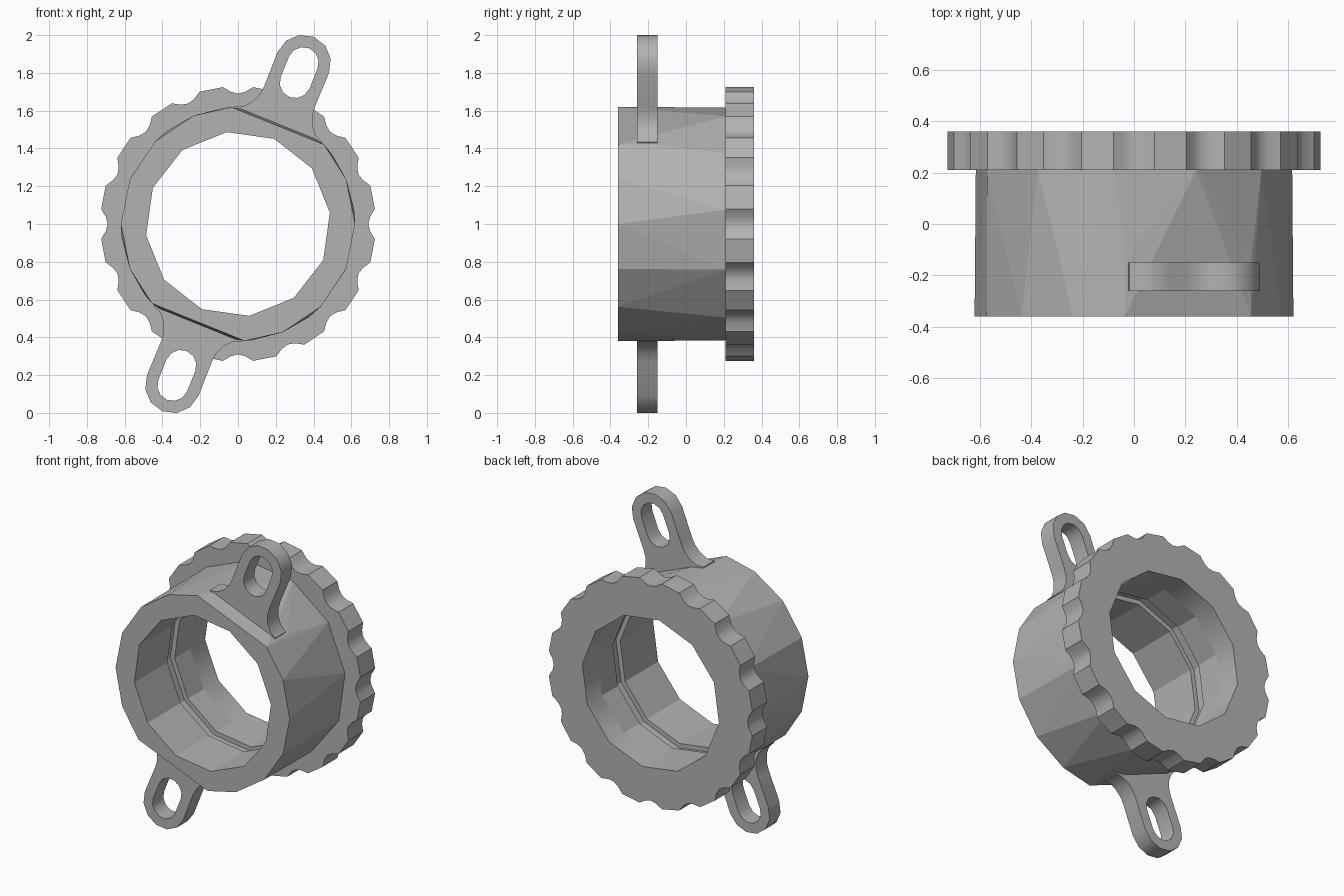
import bpy, bmesh, math
from mathutils import Matrix, Vector

cube = bpy.data.objects.get("Cube")
if cube:
    bpy.data.objects.remove(cube, do_unlink=True)

grey = bpy.data.materials.new("plain grey")
grey.use_nodes = True
grey.diffuse_color = (0.45, 0.45, 0.45, 1)
grey.node_tree.nodes["Principled BSDF"].inputs["Base Color"].default_value = (0.45, 0.45, 0.45, 1)

CENTRE_Z = 1.0
FRONT, SEAT, BACK = -0.36, 0.21, 0.36
EAR_FRONT, EAR_BACK = -0.26, -0.15
BORE = 0.49
EAR_ANGLE = 68


def polar(r, deg):
    a = math.radians(deg)
    return (r * math.cos(a), r * math.sin(a))


def ring(r, count, start=0):
    return [polar(r, start + i * 360 / count) for i in range(count)]


def at(p, y):
    return Vector((p[0], y, p[1] + CENTRE_Z))


def new_object(name, bm):
    mesh = bpy.data.meshes.new(name)
    bmesh.ops.recalc_face_normals(bm, faces=bm.faces)
    bm.to_mesh(mesh)
    bm.free()
    mesh.materials.append(grey)
    obj = bpy.data.objects.new(name, mesh)
    bpy.context.collection.objects.link(obj)
    return obj


def activate(obj):
    bpy.ops.object.select_all(action='DESELECT')
    obj.select_set(True)
    bpy.context.view_layer.objects.active = obj


def plate(name, loops, y0, y1):
    """Flat plate with holes, extruded along y."""
    curve = bpy.data.curves.new(name, 'CURVE')
    curve.dimensions = '2D'
    curve.fill_mode = 'BOTH'
    curve.extrude = (y1 - y0) / 2
    for loop in loops:
        spline = curve.splines.new('POLY')
        spline.points.add(len(loop) - 1)
        for point, (x, z) in zip(spline.points, loop):
            point.co = (x, z, 0, 1)
        spline.use_cyclic_u = True
    temp = bpy.data.objects.new(name + "_curve", curve)
    bpy.context.collection.objects.link(temp)
    bpy.context.view_layer.update()
    evaluated = temp.evaluated_get(bpy.context.evaluated_depsgraph_get())
    bm = bmesh.new()
    bm.from_mesh(evaluated.to_mesh())
    bpy.data.objects.remove(temp, do_unlink=True)
    bmesh.ops.remove_doubles(bm, verts=bm.verts, dist=0.0005)
    place = Matrix.Translation((0, (y0 + y1) / 2, CENTRE_Z)) @ Matrix.Rotation(math.pi / 2, 4, 'X')
    bmesh.ops.transform(bm, matrix=place, verts=bm.verts)
    obj = new_object(name, bm)
    activate(obj)
    bpy.ops.object.shade_smooth_by_angle(angle=math.radians(32))
    return obj


# Body: sixteen-sided front with two flats, blending to a twelve-sided back
bm = bmesh.new()
points = [at(polar(0.62, k * 22.5), FRONT) for k in range(16) if k % 8 not in (2, 3, 4)]
for turn in (0, 180):
    for side in (-25.3, 25.3):
        flat_end = polar(0.62, EAR_ANGLE + turn + side)
        points += [at(flat_end, FRONT), at(flat_end, EAR_BACK)]
points += [at(p, SEAT) for p in ring(0.62, 12, 7)]
for p in points:
    bm.verts.new(p)
bmesh.ops.convex_hull(bm, input=bm.verts)
bmesh.ops.delete(bm, geom=[v for v in bm.verts if not v.link_faces], context='VERTS')
bmesh.ops.dissolve_limit(bm, angle_limit=0.002, verts=bm.verts, edges=bm.edges)
body = new_object("body", bm)

# Bore with a shallow retaining groove
bm = bmesh.new()
profile = [(BORE, -0.5), (BORE, -0.025), (0.52, -0.025), (0.52, 0.05), (BORE, 0.05), (BORE, 0.5)]
rings = [[bm.verts.new(at(p, y)) for p in ring(r, 12, 7)] for r, y in profile]
for a, b in zip(rings, rings[1:]):
    for i in range(12):
        j = (i + 1) % 12
        bm.faces.new((a[i], a[j], b[j], b[i]))
bm.faces.new(rings[0])
bm.faces.new(rings[-1])
cutter = new_object("bore_cutter", bm)
cutter.hide_render = True
cut = body.modifiers.new("bore", 'BOOLEAN')
cut.operation = 'DIFFERENCE'
cut.solver = 'EXACT'
cut.object = cutter
activate(body)
bpy.ops.object.modifier_apply(modifier=cut.name)
bpy.data.objects.remove(cutter, do_unlink=True)

# Grip ring with sixteen scallops
scallop = [(0, 0.69), (3, 0.70), (6.3, 0.729), (16.2, 0.729), (19.5, 0.70)]
grip = [polar(r, k * 22.5 + a) for k in range(16) for a, r in scallop]
plate("grip_ring", [grip, ring(BORE, 12, 7)], SEAT, BACK)


# Slotted mounting ears with flared roots
def arc(cv, r, start, steps=6):
    return [(x, cv + v) for x, v in (polar(r, start + i * 180 / steps) for i in range(steps + 1))]


root = [(0.25, 0.53), (0.25, 0.57), (0.205, 0.59), (0.17, 0.63), (0.15, 0.68), (0.145, 0.73)]
outline = root + arc(0.922, 0.147, 0) + [(-u, v) for u, v in reversed(root)]
slot = arc(0.922, 0.082, 0) + arc(0.807, 0.082, 180)


def turned(loop, deg):
    a = math.radians(deg - 90)
    return [(u * math.cos(a) - v * math.sin(a), u * math.sin(a) + v * math.cos(a)) for u, v in loop]


for name, deg in (("upper_ear", EAR_ANGLE), ("lower_ear", EAR_ANGLE + 180)):
    plate(name, [turned(outline, deg), turned(slot, deg)], EAR_FRONT, EAR_BACK)
